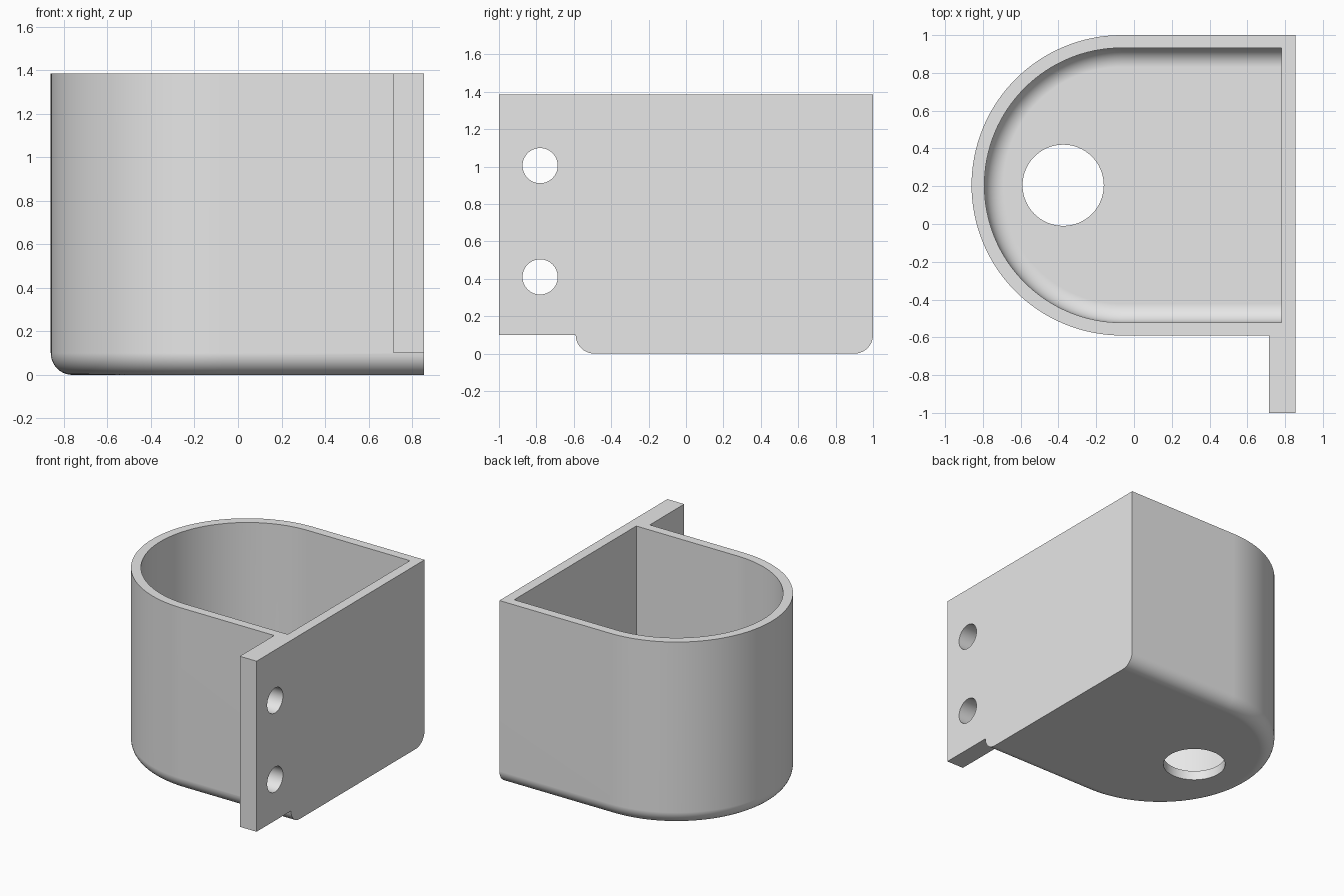
import bpy, bmesh
from math import sin, cos, pi, radians

TOP = 1.385
CX, CY = -0.065, 0.205      # centre of the rounded end
FILLET = 0.1

if "Cube" in bpy.data.objects:
    bpy.data.objects.remove(bpy.data.objects["Cube"], do_unlink=True)

grey = bpy.data.materials.new("light grey")
grey.use_nodes = True
grey.diffuse_color = (0.8, 0.8, 0.8, 1)
grey.node_tree.nodes["Principled BSDF"].inputs["Base Color"].default_value = (0.8, 0.8, 0.8, 1)


def d_ring(bm, radius, flat_x, z, steps=64):
    """Ring of vertices: half circle towards -x, straight sides to flat_x."""
    pts = [(flat_x, CY + radius)]
    for i in range(steps + 1):
        a = pi / 2 + pi * i / steps
        pts.append((CX + radius * cos(a), CY + radius * sin(a)))
    pts.append((flat_x, CY - radius))
    return [bm.verts.new((x, y, z)) for x, y in pts]


def fillet_levels(radius, floor, steps=10):
    """Radius and height pairs for a rounded bottom edge, from the floor up."""
    angles = [pi / 2 * i / steps for i in range(steps + 1)]
    return [(radius - FILLET * (1 - sin(a)), floor + FILLET * (1 - cos(a))) for a in angles]


def new_object(name, bm):
    bmesh.ops.recalc_face_normals(bm, faces=bm.faces)
    mesh = bpy.data.meshes.new(name)
    bm.to_mesh(mesh)
    bm.free()
    mesh.materials.append(grey)
    obj = bpy.data.objects.new(name, mesh)
    bpy.context.collection.objects.link(obj)
    return obj


def box(name, low, high):
    bm = bmesh.new()
    bmesh.ops.create_cube(bm, size=1)
    for v in bm.verts:
        v.co = [(a + b) / 2 + c * (b - a) for a, b, c in zip(low, high, v.co)]
    return new_object(name, bm)


def cylinder(name, radius, depth, location, tilt=0):
    bpy.ops.mesh.primitive_cylinder_add(vertices=64, radius=radius, depth=depth,
                                        location=location, rotation=(0, tilt, 0))
    obj = bpy.context.object
    obj.name = name
    obj.data.materials.append(grey)
    return obj


def combine(target, tool, operation):
    tool.hide_render = True
    mod = target.modifiers.new(tool.name, 'BOOLEAN')
    mod.operation, mod.solver, mod.object = operation, 'EXACT', tool
    bpy.context.view_layer.objects.active = target
    bpy.ops.object.modifier_apply(modifier=mod.name)
    bpy.data.objects.remove(tool, do_unlink=True)


# Cup: outer wall going up, rim, inner wall going down to the floor
bm = bmesh.new()
outer = fillet_levels(0.795, 0) + [(0.795, TOP)]
inner = fillet_levels(0.727, 0.07) + [(0.727, TOP)]
rings = [d_ring(bm, r, 0.855, z) for r, z in outer]
rings += [d_ring(bm, r, 0.78, z) for r, z in reversed(inner)]
for lower, upper in zip(rings, rings[1:]):
    n = len(lower)
    for i in range(n):
        j = (i + 1) % n
        bm.faces.new((lower[i], lower[j], upper[j], upper[i]))
bm.faces.new(rings[0])
bm.faces.new(rings[-1])
cup = new_object("bracket_cup", bm)

# Side mounting flange, merged into the cup wall
flange = box("mounting_flange", (0.715, -1, 0.1), (0.855, -0.56, TOP))
combine(cup, flange, 'UNION')

# Drain hole in the floor and two screw holes in the flange
combine(cup, cylinder("floor_hole", 0.215, 0.4, (-0.375, CY, 0.05)), 'DIFFERENCE')
for z in (0.41, 1.005):
    combine(cup, cylinder("screw_hole", 0.094, 0.4, (0.785, -0.78, z), pi / 2), 'DIFFERENCE')

# Smooth curves, crisp edges
bpy.ops.object.select_all(action='DESELECT')
cup.select_set(True)
bpy.context.view_layer.objects.active = cup
bpy.ops.object.shade_smooth_by_angle(angle=radians(30))
weighted = cup.modifiers.new("weighted_normals", 'WEIGHTED_NORMAL')
weighted.keep_sharp = True
